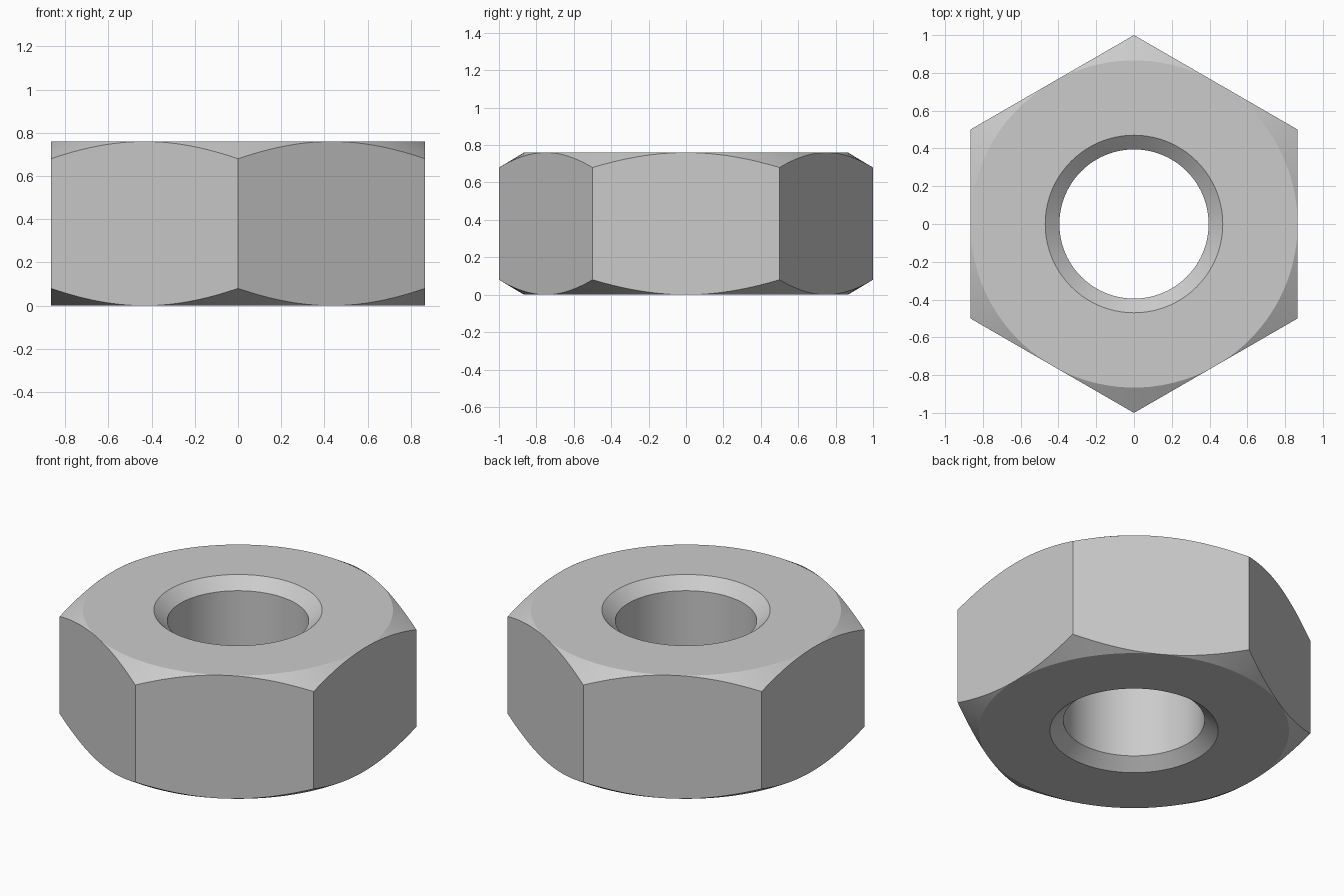
import bpy, bmesh
from math import cos, sin, pi

cube = bpy.data.objects.get("Cube")
if cube:
    bpy.data.objects.remove(cube)

HEIGHT = 0.76
FLAT = cos(pi / 6)         # centre to flat, corners at radius 1
CORNER_DROP = 0.08         # how far the outer chamfer falls at a corner
BORE, SINK, SINK_DEPTH = 0.395, 0.47, 0.065
COLUMNS = 120              # multiple of 12, so corners fall on columns

steel = bpy.data.materials.new("steel grey")
steel.use_nodes = True
grey = (0.6, 0.6, 0.6, 1)
steel.diffuse_color = grey
steel.node_tree.nodes["Principled BSDF"].inputs["Base Color"].default_value = grey


def section(angle):
    """Closed radius/height outline of the nut at one angle."""
    off_flat = (angle + pi / 6) % (pi / 3) - pi / 6
    edge = FLAT / cos(off_flat)
    drop = CORNER_DROP * (edge - FLAT) / (1 - FLAT)
    upper = [(BORE, HEIGHT - SINK_DEPTH), (SINK, HEIGHT),
             (FLAT, HEIGHT), (edge, HEIGHT - drop)]
    lower = [(r, HEIGHT - z) for r, z in reversed(upper)]
    return upper + lower


# Loft the outline around the axis
bm = bmesh.new()
columns = []
for i in range(COLUMNS):
    a = 2 * pi * i / COLUMNS
    columns.append([bm.verts.new((r * cos(a), r * sin(a), z)) for r, z in section(a)])
for i, here in enumerate(columns):
    there = columns[(i + 1) % COLUMNS]
    for j in range(len(here)):
        k = (j + 1) % len(here)
        bm.faces.new((here[j], there[j], there[k], here[k]))

# Merge the chamfer where it vanishes at the middle of each flat
bmesh.ops.remove_doubles(bm, verts=bm.verts, dist=1e-5)
bmesh.ops.recalc_face_normals(bm, faces=bm.faces)

mesh = bpy.data.meshes.new("hex_nut")
bm.to_mesh(mesh)
bm.free()
mesh.materials.append(steel)
nut = bpy.data.objects.new("hex_nut", mesh)
bpy.context.collection.objects.link(nut)

# Smooth bore and chamfers, crisp edges
bpy.context.view_layer.objects.active = nut
nut.select_set(True)
bpy.ops.object.shade_smooth_by_angle(angle=pi / 9)
